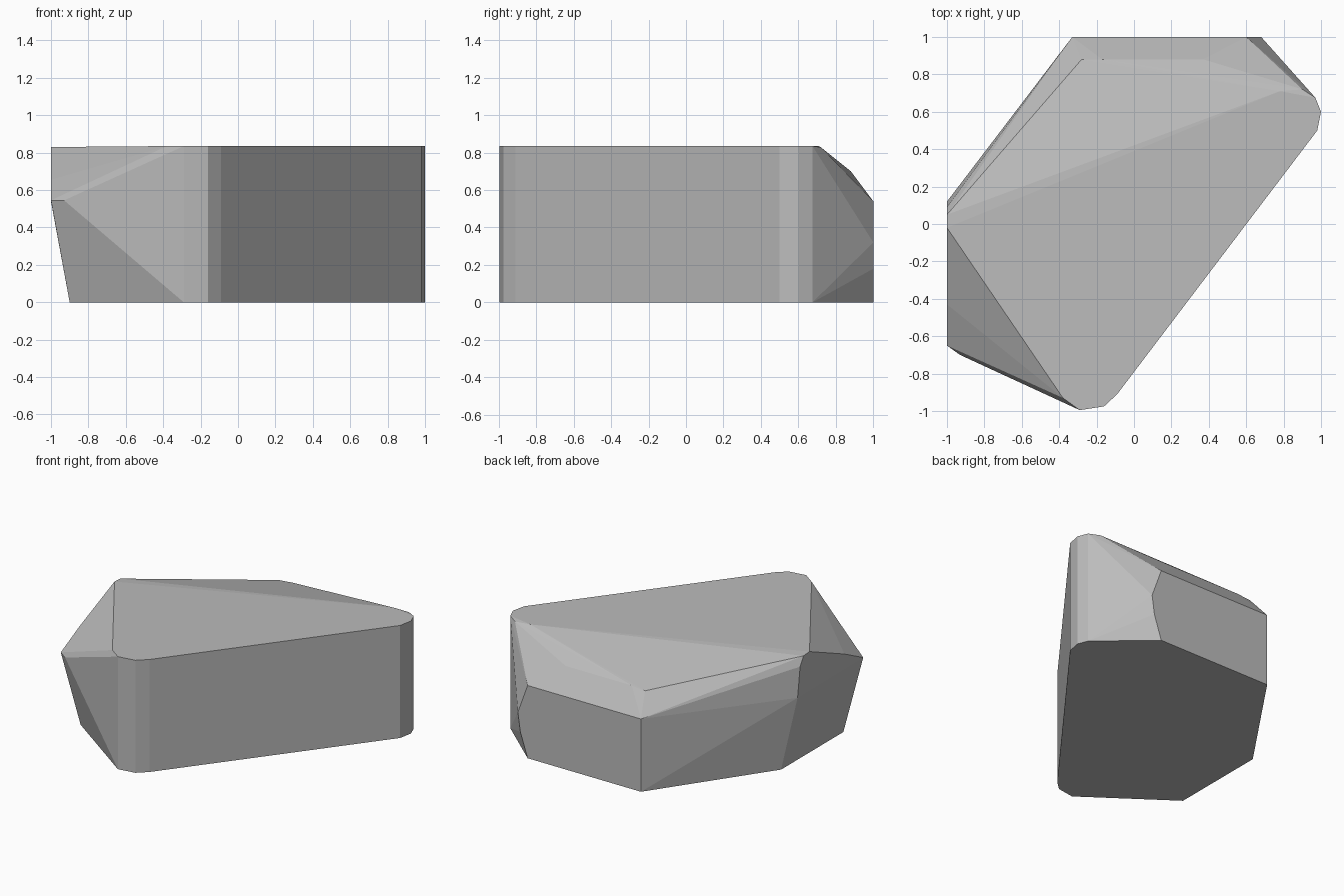
import bpy, bmesh, math

if "Cube" in bpy.data.objects:
    bpy.data.objects.remove(bpy.data.objects["Cube"])

TOP = 0.835

# Upright rounded corners of the block, shared by base and top
wall = [(-0.29, -0.995), (-0.16, -0.975), (-0.09, -0.91),
        (0.98, 0.5), (1.0, 0.6), (0.97, 0.675)]
points = [(x, y, z) for x, y in wall for z in (0, TOP)]

# Remaining base corners
points += [(x, y, 0) for x, y in
           [(-0.9, -0.56), (-0.9, 0.17), (-0.33, 1), (0.6, 1)]]

# Upright back facet
points += [(-0.33, 1, 0.54), (0.6, 1, 0.54), (0.68, 1, 0.32), (0.66, 1, 0.18)]

# Left facet, overhanging the base
points += [(-1, -0.65, 0.545), (-0.93, -0.7, 0.545), (-1, -0.43, 0.655),
           (-1, -0.02, 0.83), (-1, 0.05, 0.825), (-1, 0.09, 0.76), (-1, 0.12, 0.54)]

# Top rim and the worn slope behind it
points += [(-0.38, -0.93, TOP), (0.78, 0.71, 0.834), (0.9, 0.72, 0.828),
           (-0.28, 0.88, 0.69), (-0.17, 0.88, 0.7), (0.37, 0.88, 0.7)]

# Wrap the corners into one faceted stone
bm = bmesh.new()
for p in points:
    bm.verts.new(p)
hull = bmesh.ops.convex_hull(bm, input=bm.verts)
loose = {g for g in hull["geom_interior"] + hull["geom_unused"]
         if isinstance(g, bmesh.types.BMVert)}
bmesh.ops.delete(bm, geom=list(loose), context='VERTS')
bmesh.ops.dissolve_limit(bm, angle_limit=math.radians(0.5),
                         verts=bm.verts, edges=bm.edges)
bmesh.ops.recalc_face_normals(bm, faces=bm.faces)

mesh = bpy.data.meshes.new("rock")
bm.to_mesh(mesh)
bm.free()
rock = bpy.data.objects.new("rock", mesh)
bpy.context.collection.objects.link(rock)

# Stone colour
stone = bpy.data.materials.new("stone grey")
stone.diffuse_color = (0.5, 0.5, 0.5, 1)
stone.use_nodes = True
stone.node_tree.nodes["Principled BSDF"].inputs["Base Color"].default_value = stone.diffuse_color
mesh.materials.append(stone)
